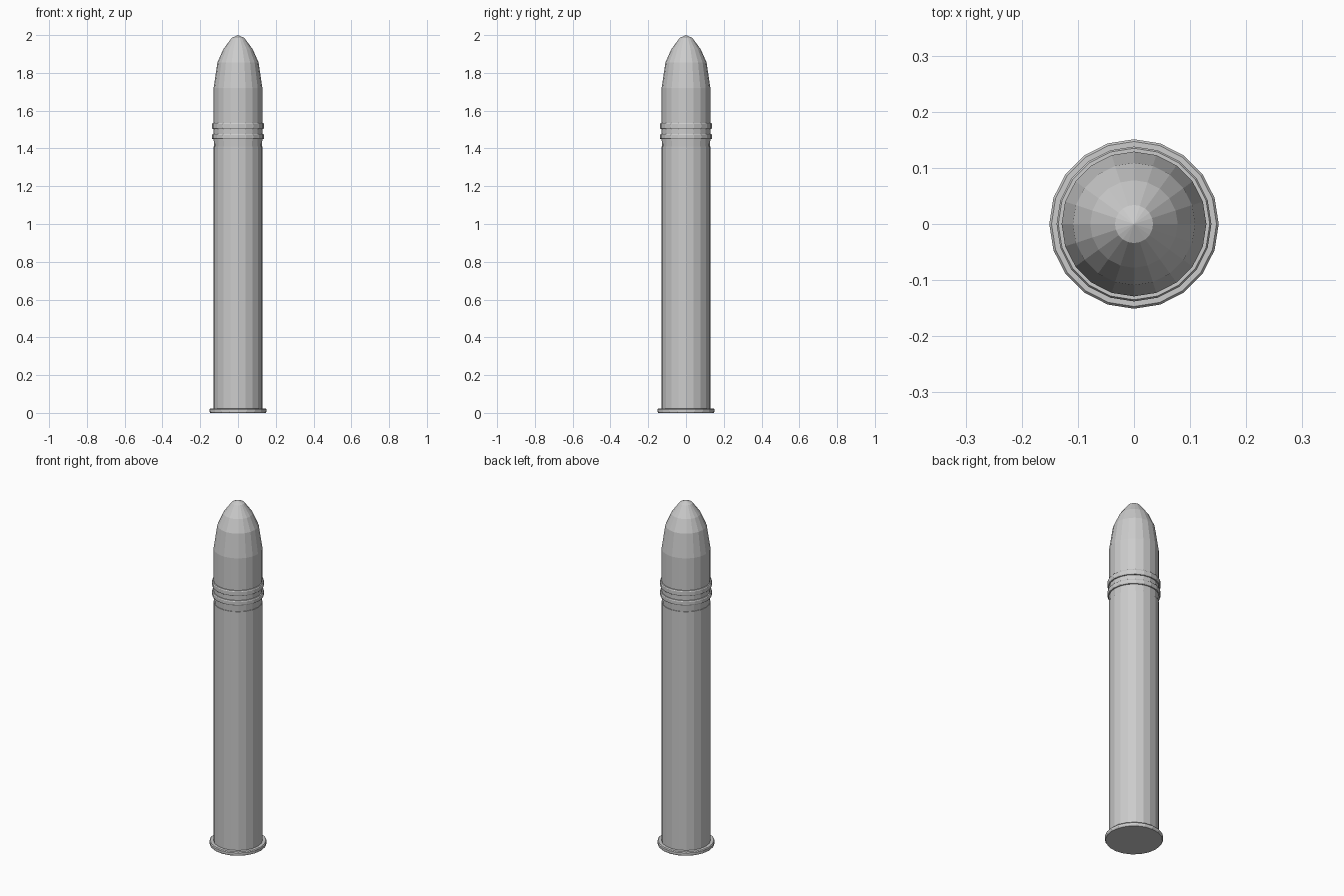
import bpy, bmesh
from math import sin, cos, tau

if "Cube" in bpy.data.objects:
    bpy.data.objects.remove(bpy.data.objects["Cube"])

SIDES = 20


def lathe(name, profile):
    """Revolve (radius, z) points, bottom to top, into a closed flat-faced solid."""
    bm = bmesh.new()
    rings = []
    for r, z in profile:
        if r == 0:
            rings.append([bm.verts.new((0, 0, z))])
        else:
            rings.append([bm.verts.new((r * cos(tau * i / SIDES), r * sin(tau * i / SIDES), z))
                          for i in range(SIDES)])
    for a, b in zip(rings, rings[1:]):
        for i in range(SIDES):
            j = (i + 1) % SIDES
            if len(b) == 1:
                bm.faces.new((a[i], a[j], b[0]))
            else:
                bm.faces.new((a[i], a[j], b[j], b[i]))
    bm.faces.new(rings[0][::-1])
    if len(rings[-1]) > 1:
        bm.faces.new(rings[-1])
    bmesh.ops.recalc_face_normals(bm, faces=bm.faces)
    mesh = bpy.data.meshes.new(name)
    bm.to_mesh(mesh)
    bm.free()
    obj = bpy.data.objects.new(name, mesh)
    bpy.context.collection.objects.link(obj)
    return obj


# Casing with a flared base rim
lathe("casing", [(0.147, 0), (0.151, 0.006), (0.151, 0.018), (0.147, 0.023),
                 (0.13, 0.023), (0.13, 1.41)])

# Projectile with a stepped, rounded nose
lathe("projectile", [(0.126, 1.40), (0.129, 1.45), (0.129, 1.72), (0.109, 1.855),
                     (0.078, 1.925), (0.034, 1.985), (0, 2.0)])

# Raised bands, each with a small chamfer
for name, low, high in (("lower_band", 1.449, 1.476), ("upper_band", 1.504, 1.534)):
    lathe(name, [(0.128, low), (0.135, low), (0.138, low + 0.005),
                 (0.138, high - 0.005), (0.135, high), (0.128, high)])
